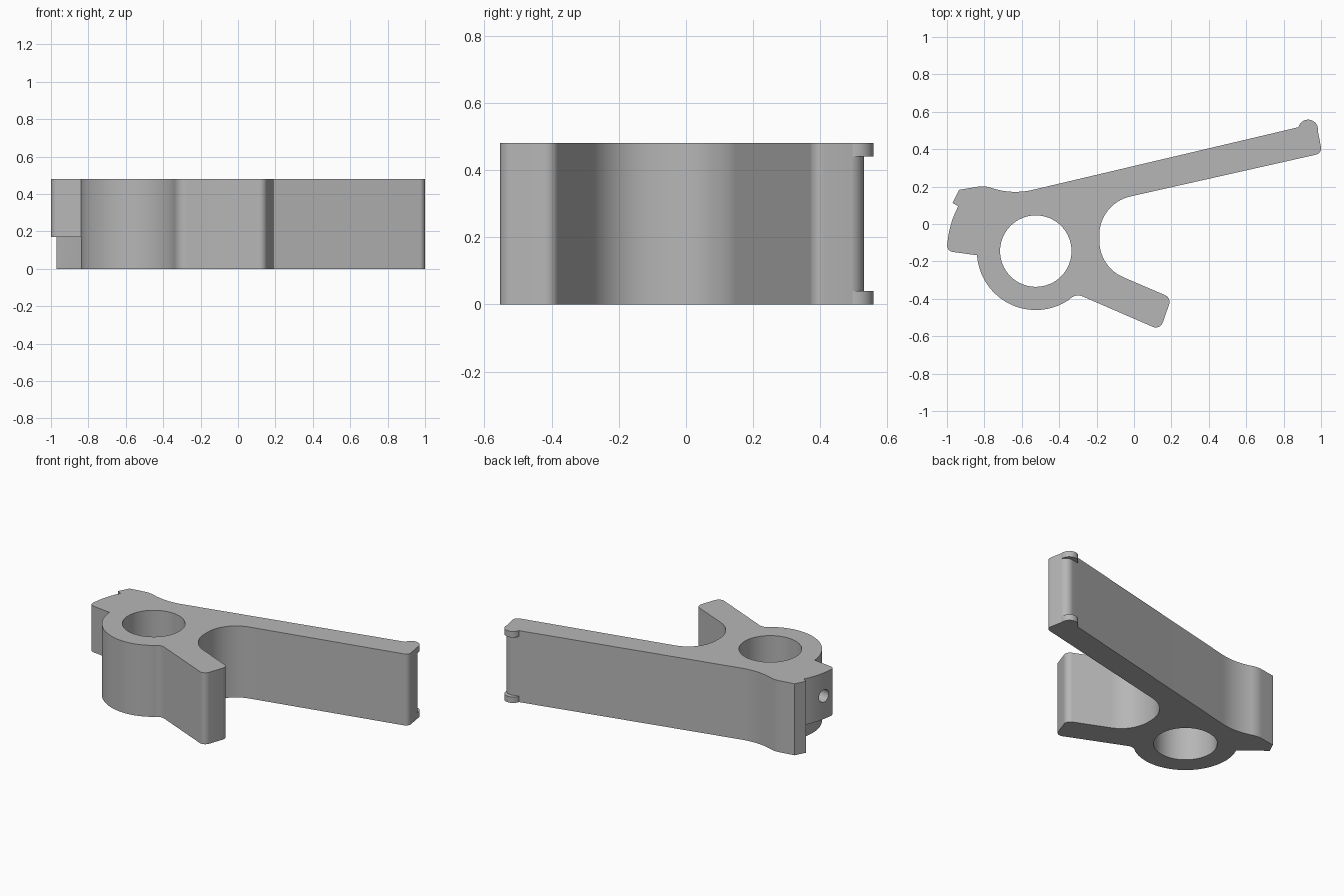
import bpy, bmesh, math
from mathutils import Vector

if "Cube" in bpy.data.objects:
    bpy.data.objects.remove(bpy.data.objects["Cube"], do_unlink=True)

HEIGHT = 0.48
HUB = Vector((-0.525, -0.145))
HUB_R = 0.315

grey = bpy.data.materials.new("plain grey")
grey.use_nodes = True
colour = (0.47, 0.47, 0.47, 1)
grey.diffuse_color = colour
grey.node_tree.nodes["Principled BSDF"].inputs["Base Color"].default_value = colour


def arc(centre, r, a0, a1, n):
    """Points on an arc, angles in degrees."""
    out = []
    for i in range(n + 1):
        a = math.radians(a0 + (a1 - a0) * i / n)
        out.append(centre + Vector((math.cos(a), math.sin(a))) * r)
    return out


def rounded(corners, steps=10):
    """Outline from (x, y, radius) corners."""
    out = []
    for i, (x, y, r) in enumerate(corners):
        p = Vector((x, y))
        if r == 0:
            out.append(p)
            continue
        u = (Vector(corners[i - 1][:2]) - p).normalized()
        v = (Vector(corners[(i + 1) % len(corners)][:2]) - p).normalized()
        half = u.angle(v) / 2
        c = p + (u + v).normalized() * (r / math.sin(half))
        reach = r / math.tan(half)
        s, e = p + u * reach - c, p + v * reach - c
        turn = s.angle(e)
        for k in range(steps + 1):
            t = k / steps
            out.append(c + (s * math.sin((1 - t) * turn) + e * math.sin(t * turn)) / math.sin(turn))
    return out


def prism(name, outline, z0, z1):
    bm = bmesh.new()
    face = bm.faces.new([bm.verts.new((p.x, p.y, z0)) for p in outline])
    top = bmesh.ops.extrude_face_region(bm, geom=[face])["geom"]
    bmesh.ops.translate(bm, vec=(0, 0, z1 - z0),
                        verts=[g for g in top if isinstance(g, bmesh.types.BMVert)])
    bmesh.ops.recalc_face_normals(bm, faces=bm.faces)
    mesh = bpy.data.meshes.new(name)
    bm.to_mesh(mesh)
    bm.free()
    mesh.materials.append(grey)
    obj = bpy.data.objects.new(name, mesh)
    bpy.context.collection.objects.link(obj)
    return obj


def combine(target, tool, operation):
    bpy.context.view_layer.objects.active = target
    mod = target.modifiers.new(operation, "BOOLEAN")
    mod.operation, mod.solver, mod.object = operation, "EXACT", tool
    bpy.ops.object.modifier_apply(modifier=mod.name)
    bpy.data.objects.remove(tool, do_unlink=True)


# Lever outline: long arm, open throat, short fork, round hub, side block, hook
corners = [
    (-0.935, 0.183, 0), (-0.97, 0.113, 0), (-0.94, 0.095, 0),
    (-0.985, 0.0, 0.5), (-1.003, -0.145, 0.035),
]
corners += [(p.x, p.y, 0) for p in arc(HUB, HUB_R, 184, 304, 32)]
corners += [
    (-0.31, -0.372, 0.06), (0.14, -0.567, 0.04), (0.2, -0.395, 0.04),
    (-0.185, -0.23, 0.21), (-0.185, 0.11, 0.21),
    (1.006, 0.378, 0.035), (0.975, 0.54, 0.05),
    (-0.65, 0.157, 0.4), (-0.8, 0.205, 0.15),
]
lever = prism("lever_body", rounded(corners), 0, HEIGHT)

# Round lips at the top and bottom of the arm tip
for z in (0, HEIGHT - 0.04):
    lip = prism("tip_lip", arc(Vector((0.931, 0.505)), 0.053, 0, 350, 35), z, z + 0.04)
    combine(lever, lip, "UNION")

# Hub bore
bore = prism("bore_cutter", arc(HUB, 0.191, 0, 354.375, 63), -0.1, HEIGHT + 0.1)
combine(lever, bore, "DIFFERENCE")

# Relief under the side block
relief = [Vector((-1.1, 0.095)), Vector((-0.94, 0.095))]
relief += arc(HUB, HUB_R, 154.7, 184, 8)
relief += [Vector((-0.9, -0.3)), Vector((-1.1, -0.3))]
combine(lever, prism("relief_cutter", relief, -0.1, 0.17), "DIFFERENCE")

# Blind pin hole in the outer face of the side block
pin = prism("pin_cutter", arc(Vector((0, 0)), 0.042, 0, 345, 23), -0.1, 0.12)
axis = Vector((0.98, -0.18, 0))
pin.rotation_euler = axis.to_track_quat("Z", "Y").to_euler()
pin.location = (-0.988, -0.05, 0.325)
bpy.context.view_layer.update()
combine(lever, pin, "DIFFERENCE")

# Smooth curved walls, keep the rims sharp
bpy.ops.object.select_all(action="DESELECT")
lever.select_set(True)
bpy.context.view_layer.objects.active = lever
bpy.ops.object.shade_smooth_by_angle(angle=math.radians(25))
